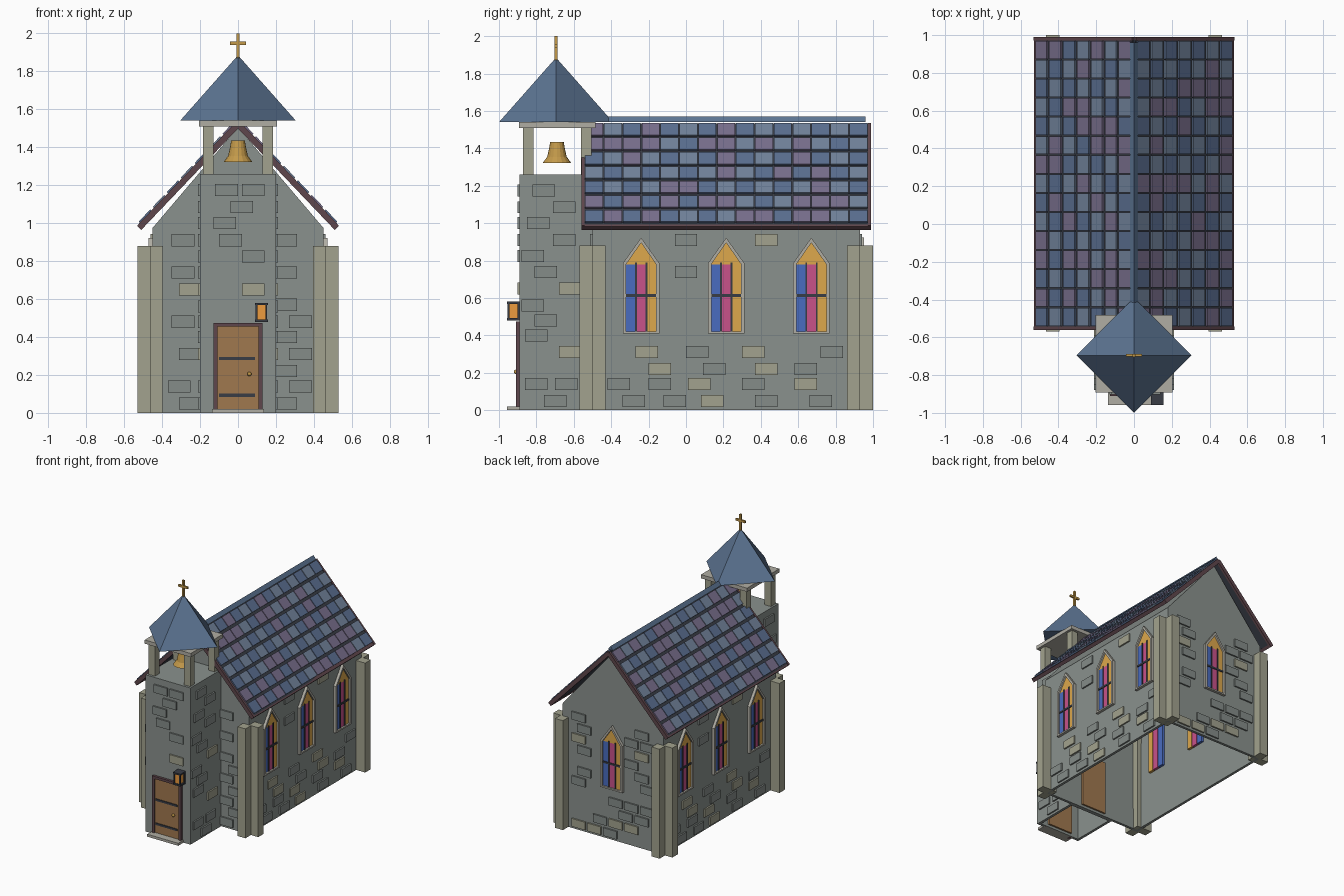
import bpy, bmesh, math, random
from mathutils import Matrix, Vector

if "Cube" in bpy.data.objects:
    bpy.data.objects.remove(bpy.data.objects["Cube"])

random.seed(4)
UP = Vector((0, 0, 1))


def mat(name, hexcol):
    m = bpy.data.materials.new(name)
    c = [int(hexcol[i:i + 2], 16) / 255 for i in (0, 2, 4)]
    m.diffuse_color = [x / 12.92 if x < .04045 else ((x + .055) / 1.055) ** 2.4 for x in c] + [1]
    m.use_nodes = True
    m.node_tree.nodes["Principled BSDF"].inputs["Base Color"].default_value = m.diffuse_color
    return m


WALL = mat("wall_stone", "8A918D")
STONE = mat("raised_stone", "858C89")
PALE = mat("pale_stone", "A2A28E")
TRIM = mat("pale_trim", "B0AEA4")
DARK = mat("dark_iron", "383C45")
WOOD = mat("door_wood", "A0784F")
BROWN = mat("dark_wood", "5F464C")
GOLD = mat("brass", "C49A4A")
SPIRE = mat("spire_slate", "5C7492")
TILES = [mat("tile_blue", "5A6E90"), mat("tile_light", "71829A"), mat("tile_purple", "786E8C")]
GLASS = [mat("glass_blue", "4A6CC0"), mat("glass_pink", "C8528A"), mat("glass_amber", "DDA84C")]
GLOW = mat("lantern_glow", "EE9C3E")


def finish(name, bm, m):
    bmesh.ops.recalc_face_normals(bm, faces=bm.faces)
    me = bpy.data.meshes.new(name)
    bm.to_mesh(me)
    bm.free()
    me.materials.append(m)
    ob = bpy.data.objects.new(name, me)
    bpy.context.collection.objects.link(ob)
    return ob


def boxes(name, spans, m, frame=Matrix()):
    """One object from boxes given as (x0, x1, y0, y1, z0, z1) in a local frame."""
    bm = bmesh.new()
    for x0, x1, y0, y1, z0, z1 in spans:
        t = Matrix.Translation(((x0 + x1) / 2, (y0 + y1) / 2, (z0 + z1) / 2))
        s = Matrix.Diagonal((x1 - x0, y1 - y0, z1 - z0, 1))
        bmesh.ops.create_cube(bm, size=1, matrix=frame @ t @ s)
    return finish(name, bm, m)


def shell(name, span, m):
    """Hollow box, open underneath."""
    ob = boxes(name, [span], m)
    bm = bmesh.new()
    bm.from_mesh(ob.data)
    bmesh.ops.delete(bm, geom=[f for f in bm.faces if f.normal.z < -.5], context='FACES')
    bm.to_mesh(ob.data)
    bm.free()
    mod = ob.modifiers.new("thickness", 'SOLIDIFY')
    mod.thickness, mod.offset = .03, -1


def prism(name, outline, d0, d1, m, frame=Matrix(), inner=None):
    """Outline in local x/z, extruded from y=d0 to d1; with inner it becomes a ring."""
    bm = bmesh.new()
    o = [bm.verts.new((x, d0, z)) for x, z in outline]
    if inner:
        i = [bm.verts.new((x, d0, z)) for x, z in inner]
        n = len(o)
        faces = [bm.faces.new((o[k], o[(k + 1) % n], i[(k + 1) % n], i[k])) for k in range(n)]
    else:
        faces = [bm.faces.new(o)]
    r = bmesh.ops.extrude_face_region(bm, geom=faces, use_keep_orig=True)
    bmesh.ops.translate(bm, vec=(0, d1 - d0, 0), verts=[v for v in r["geom"] if isinstance(v, bmesh.types.BMVert)])
    bm.transform(frame)
    return finish(name, bm, m)


def facing(origin, normal):
    """Wall frame: local x along the wall, y outward, z up."""
    n = Vector(normal)
    f = Matrix((UP.cross(n), n, UP)).transposed().to_4x4()
    return Matrix.Translation(origin) @ f


RIGHT, LEFT = facing((.45, 0, 0), (1, 0, 0)), facing((-.45, .43, 0), (-1, 0, 0))
BACK, FRONT = facing((0, .93, 0), (0, 1, 0)), facing((0, -.5, 0), (0, -1, 0))

# Nave, gable and tower bodies
shell("nave_walls", (-.45, .45, -.5, .93, 0, .975), WALL)
prism("gable_roof_core", [(-.45, .975), (.45, .975), (0, 1.505)], -.5, .93, WALL)
shell("tower_walls", (-.2, .2, -.89, -.49, 0, 1.26), WALL)

# Corner buttresses, two prongs per corner
spans = []
for sx in (-1, 1):
    for yc, sy in ((-.465, -1), (.895, 1)):
        xa, xb, xc = sorted((sx * .395, sx * .465)), sorted((sx * .395, sx * .53)), yc
        ya = sorted((yc - sy * .035, yc + sy * .105))
        spans += [(*xa, *ya, 0, .88), (*xb, yc - .035, yc + .035, 0, .88)]
boxes("corner_buttresses", spans, PALE)


# Raised stones on the walls
def stones(name, frame, spots, pale=()):
    def span(u, z):
        return (u - .06, u + .06, -.01, .012, z - .032, z + .032)
    boxes(name, [span(*p) for p in spots], STONE, frame)
    if pale:
        boxes(name + "_pale", [span(*p) for p in pale], PALE, frame)


side = [(0, .91), (0, .74), (.06, .31), (.78, .31), (.15, .22), (.64, .22), (-.36, .14), (-.14, .14),
        (.36, .14), (-.28, .05), (-.06, .05), (.43, .05), (.72, .05)]
side_pale = [(.43, .91), (-.21, .31), (.36, .31), (-.14, .22), (.43, .22), (.07, .14), (.64, .14), (.14, .05)]
stones("right_wall_stones", RIGHT, side, side_pale)
stones("left_wall_stones", LEFT, side, side_pale)
stones("front_wall_stones", FRONT,
       [(-.29, .91), (-.29, .74), (-.29, .48), (-.31, .14), (-.25, .31), (-.25, .05), (.25, .91), (.25, .74),
        (.25, .57), (.33, .48), (.25, .4), (.33, .31), (.25, .22), (.33, .14), (.25, .05)], [(-.25, .65)])
back, back_pale = [], []
for row in range(11):
    z = .05 + .086 * row
    for k in range(5):
        u = -.3 + .14 * k + (.05 if row % 2 else 0)
        if (abs(u) > .17 or z < .36) and abs(u) < .34 and random.random() < .68:
            (back_pale if random.random() < .3 else back).append((u, z))
stones("back_wall_stones", BACK, back, back_pale)
stones("tower_front_stones", facing((0, -.89, 0), (0, -1, 0)),
       [(-.06, 1.175), (.08, 1.175), (.02, 1.085), (-.07, 1.0), (-.04, .91), (.08, .825)], [(.08, .65)])
for s, nm in ((1, "right"), (-1, "left")):
    stones(f"tower_{nm}_stones", facing((s * .2, -.7, 0), (s, 0, 0)),
           [(-s * .06, 1.175), (s * .05, 1.085), (-s * .09, 1.0), (s * .05, .91), (-s * .12, .825),
            (-s * .05, .74), (-s * .12, .56), (-s * .05, .48), (-s * .1, .4), (s * .06, .14),
            (-s * .1, .14), (s * .0, .05)], [(s * .08, .65), (s * .08, .31)])


# Pointed stained-glass windows
def window(name, f):
    for k, (a, b) in enumerate(((-.082, -.03), (-.024, .026), (.032, .082))):
        boxes(f"{name}_pane_{k}", [(a, b, -.04, .008, .42, .78)], GLASS[k], f)
    prism(name + "_top_pane", [(-.082, .78), (.082, .78), (0, .9)], -.025, .008, GLASS[2], f)
    boxes(name + "_bars", [(-.032, -.022, -.025, .014, .42, .79), (.024, .034, -.025, .014, .42, .79),
                           (-.08, .08, -.02, .014, .605, .62)], DARK, f)
    prism(name + "_frame", [(-.098, .41), (.098, .41), (.098, .785), (0, .922), (-.098, .785)], -.01, .022, TRIM, f,
          [(-.08, .422), (.08, .422), (.08, .78), (0, .895), (-.08, .78)])


for k, y in enumerate((-.24, .215, .67)):
    window(f"right_window_{k}", RIGHT @ Matrix.Translation((y, 0, 0)))
    window(f"left_window_{k}", LEFT @ Matrix.Translation((y, 0, 0)))
window("back_window", BACK)

# Roof slopes: local x runs down the slope, y along the nave, z outward
for s, nm in ((1, "right"), (-1, "left")):
    d = Vector((s * .515, 0, -.54))
    L = d.length
    d.normalize()
    f = Matrix((d, (0, 1, 0), (s * -d.z, 0, abs(d.x)))).transposed().to_4x4()
    f = Matrix.Translation((0, 0, 1.525)) @ f
    boxes(f"roof_slab_{nm}", [(0, L, -.545, .975, -.012, .01)], DARK, f)
    boxes(f"roof_trim_{nm}", [(0, L + .01, -.56, -.542, -.018, .014), (0, L + .01, .972, .99, -.018, .014),
                              (L - .012, L + .012, -.56, .99, -.018, .01)], BROWN, f)
    groups = [[], [], []]
    pitch = L / 7
    for r in range(7):
        for c in range(15):
            y = -.542 + c * 1.514 / 15
            t = (c + r % 2) % 2 if random.random() < .72 else 2
            groups[t].append((r * pitch + .008, (r + 1) * pitch - .012, y + .003, y + .098, .005, .022))
    for t, g in enumerate(groups):
        boxes(f"roof_tiles_{nm}_{t}", g, TILES[t], f)
prism("ridge_cap", [(-.022, 1.54), (.022, 1.54), (0, 1.57)], -.55, .96, SPIRE)

# Belfry: posts, cap slab, spire, cross
boxes("belfry_posts", [(sx * .157 - .028, sx * .157 + .028, y - .028, y + .028, 1.25, 1.52)
                       for sx in (-1, 1) for y in (-.843, -.533)], PALE)
boxes("belfry_cap", [(-.205, .205, -.893, -.483, 1.51, 1.54)], TRIM)
bm = bmesh.new()
bmesh.ops.create_cone(bm, cap_ends=True, segments=4, radius1=.305, radius2=0, depth=.345,
                      matrix=Matrix.Translation((0, -.695, 1.7125)))
finish("spire", bm, SPIRE)
boxes("spire_cross", [(-.008, .008, -.703, -.687, 1.86, 2.0), (-.042, .042, -.702, -.688, 1.94, 1.957)], GOLD)

# Bell, a turned profile
bm = bmesh.new()
pts = [bm.verts.new((r, 0, z)) for r, z in
       ((0, 1.435), (.036, 1.435), (.042, 1.40), (.052, 1.355), (.076, 1.322), (.064, 1.322), (.03, 1.41), (0, 1.41))]
edges = [bm.edges.new(p) for p in zip(pts, pts[1:])]
bmesh.ops.spin(bm, geom=pts + edges, cent=(0, 0, 0), axis=(0, 0, 1), angle=2 * math.pi, steps=16)
bmesh.ops.remove_doubles(bm, verts=bm.verts, dist=1e-4)
bmesh.ops.translate(bm, vec=(0, -.69, 0), verts=bm.verts)
finish("bell", bm, GOLD)

# Door with frame, straps, knob and step
boxes("door_leaf", [(-.11, .11, -.9, -.855, .02, .457)], WOOD)
boxes("inner_door", [(-.11, .11, -.485, -.465, .02, .457)], WOOD)
boxes("door_frame", [(-.128, -.108, -.91, -.88, 0, .475), (.108, .128, -.91, -.88, 0, .475),
                     (-.128, .128, -.91, -.88, .455, .475)], BROWN)
boxes("door_straps", [(-.1, .09, -.906, -.89, z - .008, z + .008) for z in (.093, .287)], DARK)
bm = bmesh.new()
bmesh.ops.create_uvsphere(bm, u_segments=10, v_segments=6, radius=.012, matrix=Matrix.Translation((.06, -.908, .205)))
finish("door_knob", bm, GOLD)
boxes("door_step", [(-.138, .138, -.957, -.87, 0, .02)], TRIM)

# Wall lantern
boxes("lantern_frame", [(.09, .157, -.957, -.887, z, z + .012) for z in (.48, .568)] +
      [(x, x + .01, y, y + .01, .485, .575) for x in (.093, .144) for y in (-.954, -.9)], DARK)
boxes("lantern_core", [(.102, .145, -.946, -.898, .49, .57)], GLOW)
